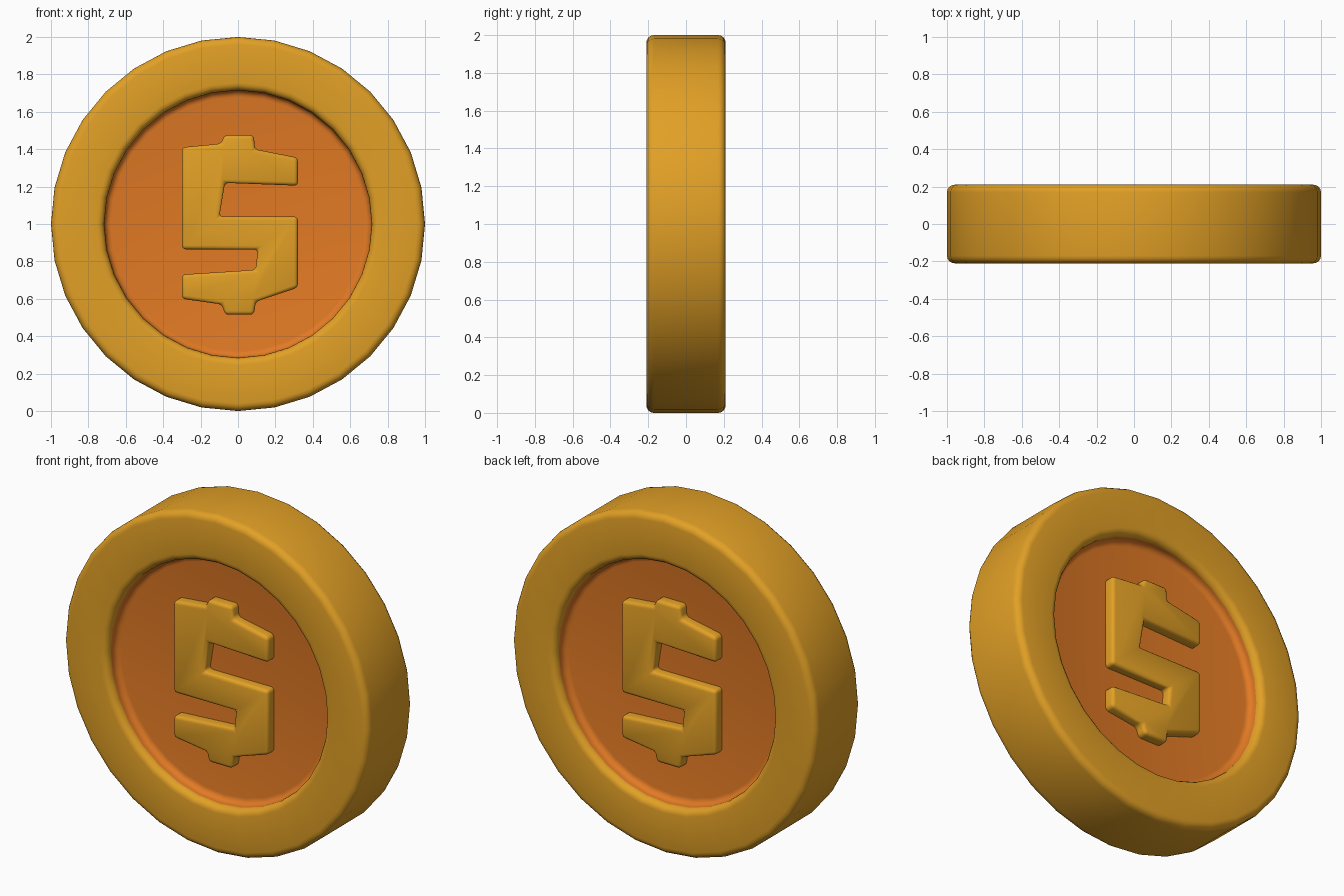
import bpy, bmesh
from math import sin, cos, pi, radians

if "Cube" in bpy.data.objects:
    bpy.data.objects.remove(bpy.data.objects["Cube"], do_unlink=True)


def material(name, color):
    mat = bpy.data.materials.new(name)
    mat.use_nodes = True
    mat.diffuse_color = color
    mat.node_tree.nodes["Principled BSDF"].inputs["Base Color"].default_value = color
    return mat


gold = material("gold", (0.76, 0.352, 0.019, 1))
orange = material("deep_orange", (0.76, 0.195, 0.018, 1))

SIDES = 32
HALF = 0.21      # half thickness of the coin
EDGE = 0.04      # rounding of the rim edges
INNER = 0.715    # radius of the recess
FILLET = 0.035   # rounding where the recess wall meets its floor
FLOOR = 0.12     # height of the recess floor from the middle plane


def arc(cx, cy, r, start, end, steps=4):
    angles = [radians(start + (end - start) * i / steps) for i in range(steps + 1)]
    return [(cx + r * cos(a), cy + r * sin(a)) for a in angles]


def add_object(name, bm, mats):
    bmesh.ops.recalc_face_normals(bm, faces=bm.faces[:])
    mesh = bpy.data.meshes.new(name)
    bm.to_mesh(mesh)
    bm.free()
    for mat in mats:
        mesh.materials.append(mat)
    obj = bpy.data.objects.new(name, mesh)
    bpy.context.collection.objects.link(obj)
    return obj


def select_only(obj):
    bpy.ops.object.select_all(action='DESELECT')
    obj.select_set(True)
    bpy.context.view_layer.objects.active = obj


# Coin body: half profile (radius, depth) from the recess centre to the rim, mirrored
half = [(0, FLOOR)]
half += arc(INNER - FILLET, FLOOR + FILLET, FILLET, -90, 0)
half += arc(INNER + EDGE, HALF - EDGE, EDGE, 180, 90)
half += arc(1 - EDGE, HALF - EDGE, EDGE, 90, 0)
profile = half + [(r, -y) for r, y in reversed(half)]

bm = bmesh.new()
rings = []
for r, y in profile:
    if r == 0:
        rings.append([bm.verts.new((0, y, 1))] * SIDES)
    else:
        rings.append([bm.verts.new((r * cos(2 * pi * i / SIDES), y,
                                    1 + r * sin(2 * pi * i / SIDES)))
                      for i in range(SIDES)])
for a, b in zip(rings, rings[1:]):
    for i in range(SIDES):
        j = (i + 1) % SIDES
        corners = list(dict.fromkeys([a[i], a[j], b[j], b[i]]))
        face = bm.faces.new(corners)
        # Recess wall and floor are orange, the rim is gold
        c = face.calc_center_median()
        radius = (c.x ** 2 + (c.z - 1) ** 2) ** 0.5
        face.material_index = int(radius < INNER and abs(c.y) < HALF - EDGE)
body = add_object("coin_body", bm, [gold, orange])
select_only(body)
bpy.ops.object.shade_smooth_by_angle(angle=radians(40))

# Raised emblem outline (x, z)
outline = [(-.30, 1.41), (-.09, 1.43), (-.075, 1.475), (.085, 1.475), (.09, 1.40),
           (.32, 1.355), (.32, 1.205), (-.07, 1.22), (-.10, 1.04), (.32, 1.04),
           (.32, .66), (.095, .585), (.085, .515), (-.07, .515), (-.085, .57),
           (-.30, .60), (-.30, .73), (.095, .755), (.105, .865), (-.30, .865)]


def emblem(name, side):
    # side -1 is the front; the back one is the front turned half round
    bm = bmesh.new()
    base = bm.faces.new([bm.verts.new((-side * x, side * (FLOOR - 0.04), z))
                         for x, z in outline])
    ext = bmesh.ops.extrude_face_region(bm, geom=[base], use_keep_orig=True)
    top = [v for v in ext["geom"] if isinstance(v, bmesh.types.BMVert)]
    bmesh.ops.translate(bm, verts=top, vec=(0, side * 0.1, 0))
    obj = add_object(name, bm, [gold])
    select_only(obj)
    bevel = obj.modifiers.new("rounded_edges", 'BEVEL')
    bevel.width = 0.02
    bevel.segments = 3
    bevel.limit_method = 'ANGLE'
    bevel.angle_limit = radians(40)
    bpy.ops.object.modifier_apply(modifier=bevel.name)
    bpy.ops.object.shade_smooth_by_angle(angle=radians(40))


emblem("front_emblem", -1)
emblem("back_emblem", 1)
